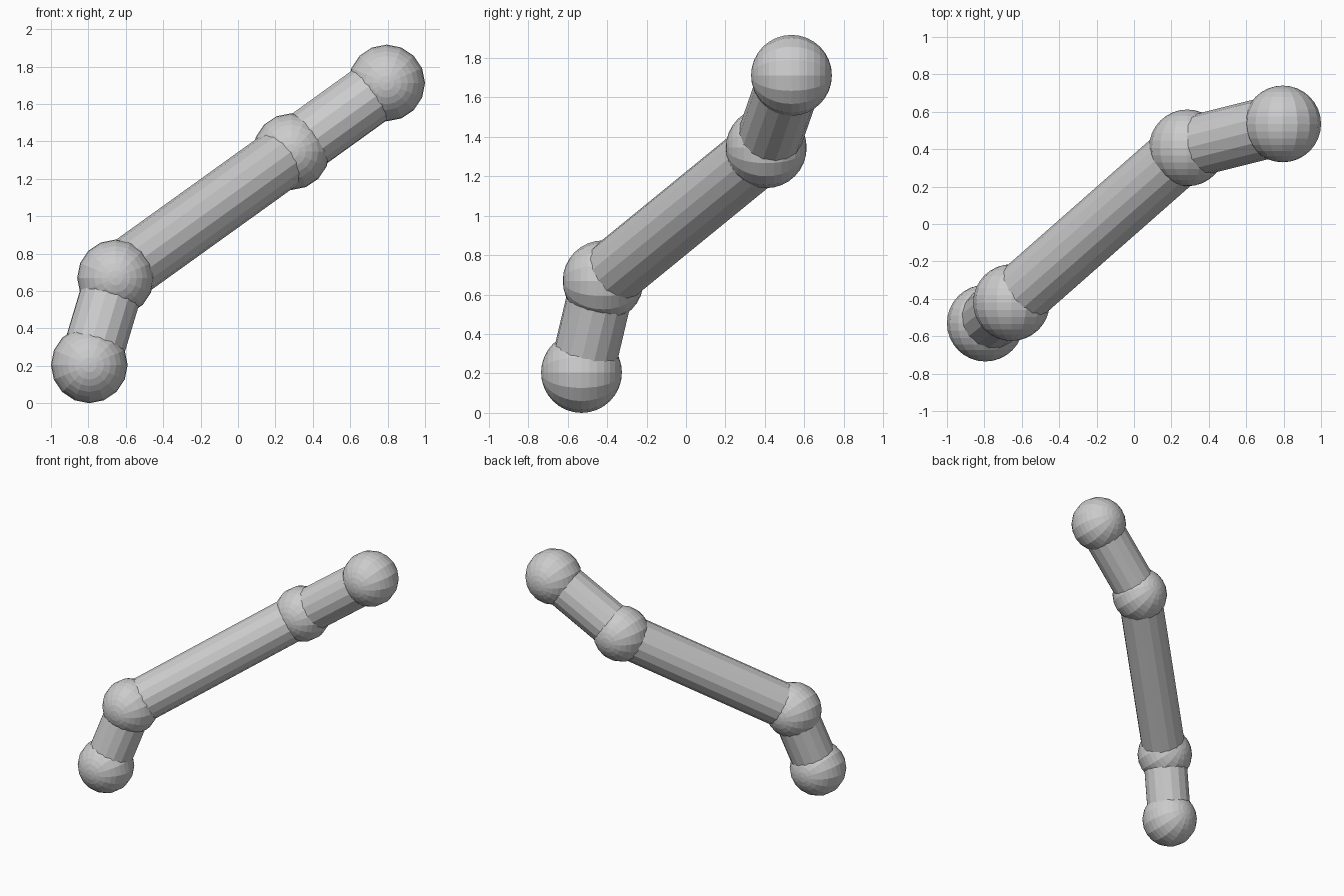
import bpy
import math
from mathutils import Vector

if "Cube" in bpy.data.objects:
    bpy.data.objects.remove(bpy.data.objects["Cube"])

BALL_R, TUBE_R, SIDES = 0.205, 0.164, 16

# joint centres from the low end to the high end
joints = [Vector(p) for p in ((-0.795, -0.53, 0.205), (-0.655, -0.42, 0.67),
                              (0.285, 0.407, 1.345), (0.795, 0.535, 1.712))]


def ball(name, centre):
    # sphere poles lie along the front-back axis
    bpy.ops.mesh.primitive_uv_sphere_add(segments=SIDES, ring_count=SIDES, radius=BALL_R,
                                         location=centre, rotation=(math.pi / 2, 0, 0))
    bpy.context.object.name = name


def tube(name, a, b):
    d = b - a
    bpy.ops.mesh.primitive_cylinder_add(vertices=SIDES, radius=TUBE_R, depth=d.length,
                                        location=(a + b) / 2)
    obj = bpy.context.object
    obj.name = name
    obj.rotation_euler = d.to_track_quat('Z', 'Y').to_euler()


# end balls and bend joints
for name, p in zip(("lower_end_ball", "lower_joint", "upper_joint", "upper_end_ball"), joints):
    ball(name, p)

# straight tubes between the joints
for name, a, b in zip(("lower_tube", "middle_tube", "upper_tube"), joints, joints[1:]):
    tube(name, a, b)
